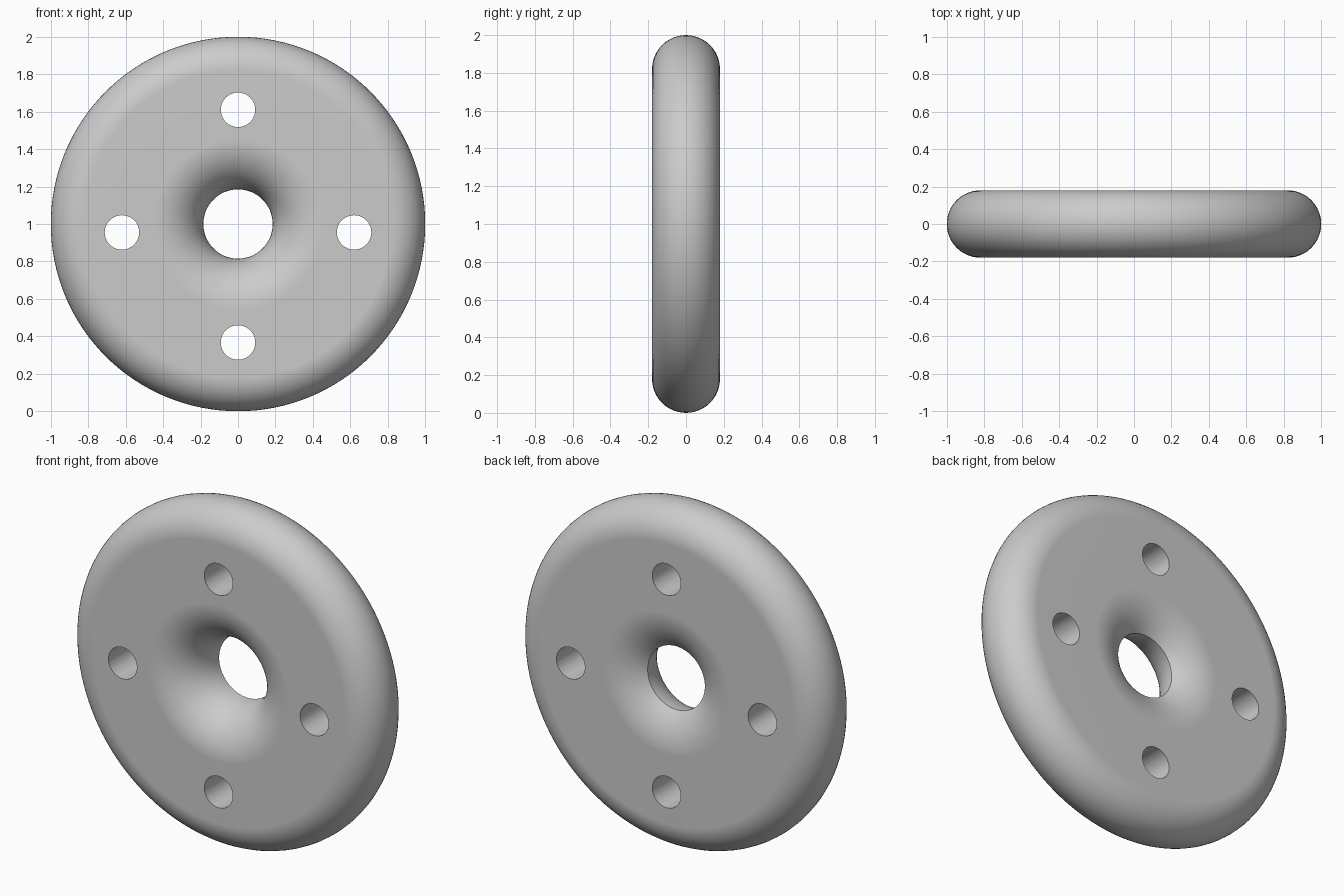
import bpy
import bmesh
from math import atan2, cos, sin, pi, radians, sqrt
from mathutils import Matrix, Vector

cube = bpy.data.objects.get("Cube")
if cube:
    bpy.data.objects.remove(cube, do_unlink=True)

HALF = 0.18          # half thickness of the disc
BORE = 0.185         # radius of the central hole
RIM_Y = 0.09         # depth of the sharp lip inside the hole
CENTRE = Vector((0, 0, 1))


def arc(cr, cy, radius, start, end, steps):
    """Points (r, y) on an arc of the disc's cross-section."""
    angles = [start + (end - start) * i / steps for i in range(steps + 1)]
    return [(cr + radius * cos(a), cy + radius * sin(a)) for a in angles]


def make_object(name, bm):
    mesh = bpy.data.meshes.new(name)
    bm.to_mesh(mesh)
    bm.free()
    obj = bpy.data.objects.new(name, mesh)
    bpy.context.collection.objects.link(obj)
    return obj


# Cross-section: rounded outer edge, shallow back dish, deep front flare
back_radius = 0.33
reach = sqrt(back_radius ** 2 - (back_radius - HALF + RIM_Y) ** 2)
lip_angle = atan2(RIM_Y - HALF + back_radius, -reach)
flare = HALF + RIM_Y
profile = arc(1 - HALF, 0, HALF, -pi / 2, pi / 2, 24)
profile += arc(BORE + reach, HALF - back_radius, back_radius, pi / 2, lip_angle, 12)
profile += arc(BORE + flare, RIM_Y, flare, pi, 1.5 * pi, 20)[1:]

# Disc turned around the y axis
bm = bmesh.new()
verts = [bm.verts.new((r, y, 1)) for r, y in profile]
edges = [bm.edges.new((a, b)) for a, b in zip(verts, verts[1:] + verts[:1])]
bmesh.ops.spin(bm, geom=verts + edges, cent=CENTRE, axis=(0, 1, 0),
               angle=2 * pi, steps=128, use_merge=False)
bmesh.ops.remove_doubles(bm, verts=bm.verts, dist=0.0001)
bmesh.ops.recalc_face_normals(bm, faces=bm.faces)
disc = make_object("disc", bm)

# Four small through holes
bm = bmesh.new()
for x, z in ((-0.62, 0.955), (0.62, 0.955), (0, 1.61), (0, 0.367)):
    place = Matrix.Translation((x, 0, z)) @ Matrix.Rotation(pi / 2, 4, "X")
    bmesh.ops.create_cone(bm, cap_ends=True, segments=48, radius1=0.092,
                          radius2=0.092, depth=1, matrix=place)
cutter = make_object("hole_cutter", bm)
cutter.hide_render = True

cut = disc.modifiers.new("holes", "BOOLEAN")
cut.operation = "DIFFERENCE"
cut.solver = "EXACT"
cut.object = cutter
bpy.ops.object.select_all(action="DESELECT")
bpy.context.view_layer.objects.active = disc
disc.select_set(True)
bpy.ops.object.modifier_apply(modifier=cut.name)
bpy.data.objects.remove(cutter, do_unlink=True)

# Smooth curves, crisp hole edges and flat faces
bpy.ops.object.shade_smooth_by_angle(angle=radians(30))
weighted = disc.modifiers.new("flat_faces", "WEIGHTED_NORMAL")
weighted.keep_sharp = True

# Plain grey
grey = bpy.data.materials.new("light grey")
grey.use_nodes = True
colour = (0.6, 0.6, 0.6, 1)
grey.diffuse_color = colour
grey.node_tree.nodes["Principled BSDF"].inputs["Base Color"].default_value = colour
disc.data.materials.clear()
disc.data.materials.append(grey)
